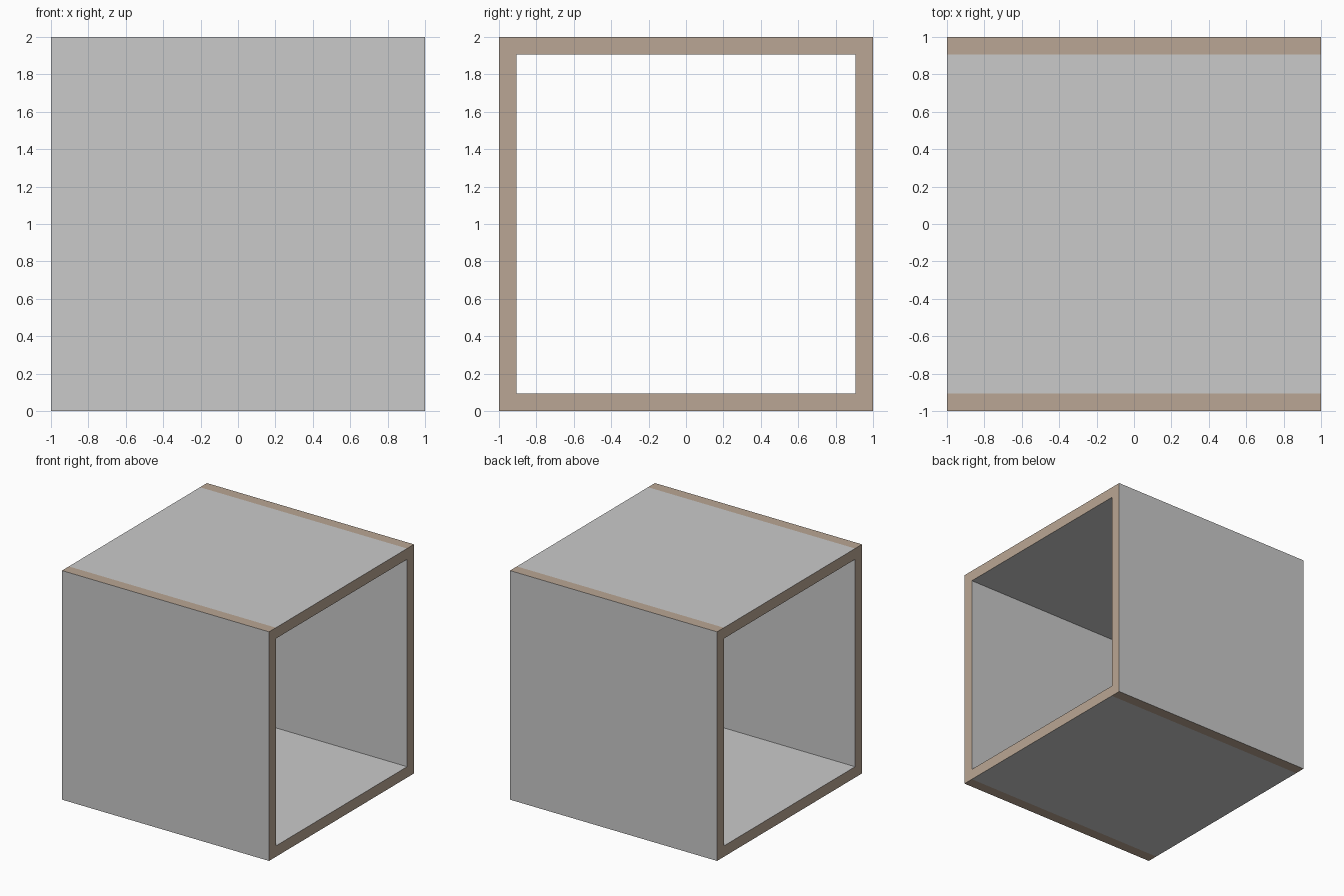
import bpy
import bmesh
from mathutils import Vector

if "Cube" in bpy.data.objects:
    bpy.data.objects.remove(bpy.data.objects["Cube"])

T = 0.095  # board thickness


def make_material(name, rgb):
    m = bpy.data.materials.new(name)
    m.diffuse_color = (*rgb, 1.0)
    m.use_nodes = True
    m.node_tree.nodes["Principled BSDF"].inputs["Base Color"].default_value = m.diffuse_color
    return m


grey = make_material("light grey laminate", (0.59, 0.59, 0.59))
wood = make_material("brown board edge", (0.49, 0.384, 0.297))


def board(name, size, centre, axis):
    """Box board: grey on the two broad faces across axis, brown on its edges."""
    bm = bmesh.new()
    bmesh.ops.create_cube(bm, size=1.0)
    bmesh.ops.scale(bm, vec=Vector(size), verts=bm.verts)
    bmesh.ops.translate(bm, vec=Vector(centre), verts=bm.verts)
    bm.normal_update()
    for f in bm.faces:
        f.material_index = 0 if abs(f.normal[axis]) > 0.5 else 1
    mesh = bpy.data.meshes.new(name)
    bm.to_mesh(mesh)
    bm.free()
    mesh.materials.append(grey)
    mesh.materials.append(wood)
    bpy.context.collection.objects.link(bpy.data.objects.new(name, mesh))


# Full-height front and back boards
for name, s in (("front_board", -1), ("back_board", 1)):
    board(name, (2, T, 2), (0, s * (1 - T / 2), 1), 1)

# Top and bottom boards fitted between them
for name, z in (("bottom_board", T / 2), ("top_board", 2 - T / 2)):
    board(name, (2, 2 - 2 * T, T), (0, 0, z), 2)
